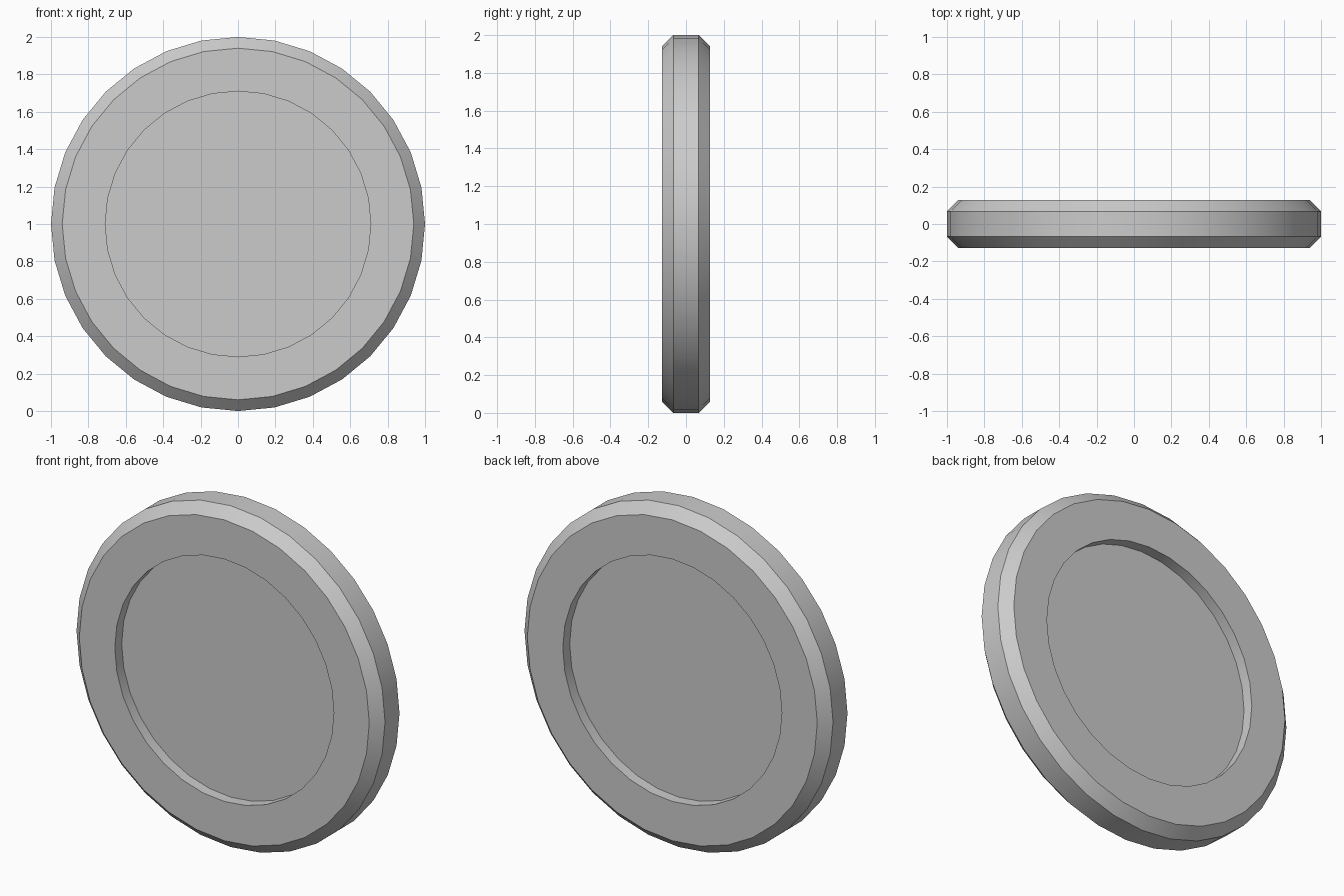
import bpy, bmesh
from math import cos, sin, tau, radians

if "Cube" in bpy.data.objects:
    bpy.data.objects.remove(bpy.data.objects["Cube"])

SEGMENTS = 32

# Half profile as (radius, y): front recess floor, recess wall, face, chamfer, rim
half = [(0.71, -0.063), (0.71, -0.127), (0.94, -0.127), (1.0, -0.067)]
profile = half + [(r, -y) for r, y in reversed(half)]

# Revolve the profile around the y axis
bm = bmesh.new()
rings = [[bm.verts.new((r * sin(tau * i / SEGMENTS), y, 1 + r * cos(tau * i / SEGMENTS)))
          for i in range(SEGMENTS)] for r, y in profile]
for a, b in zip(rings, rings[1:]):
    for i in range(SEGMENTS):
        j = (i + 1) % SEGMENTS
        bm.faces.new((a[i], a[j], b[j], b[i]))

# Recess floors on both sides
bm.faces.new(rings[0])
bm.faces.new(rings[-1])
bmesh.ops.recalc_face_normals(bm, faces=bm.faces)

mesh = bpy.data.meshes.new("recessed_disc")
bm.to_mesh(mesh)
bm.free()
disc = bpy.data.objects.new("recessed_disc", mesh)
bpy.context.collection.objects.link(disc)

# Smooth around the rim, sharp at chamfers and recess edges
bpy.context.view_layer.objects.active = disc
disc.select_set(True)
bpy.ops.object.shade_smooth_by_angle(angle=radians(30))
